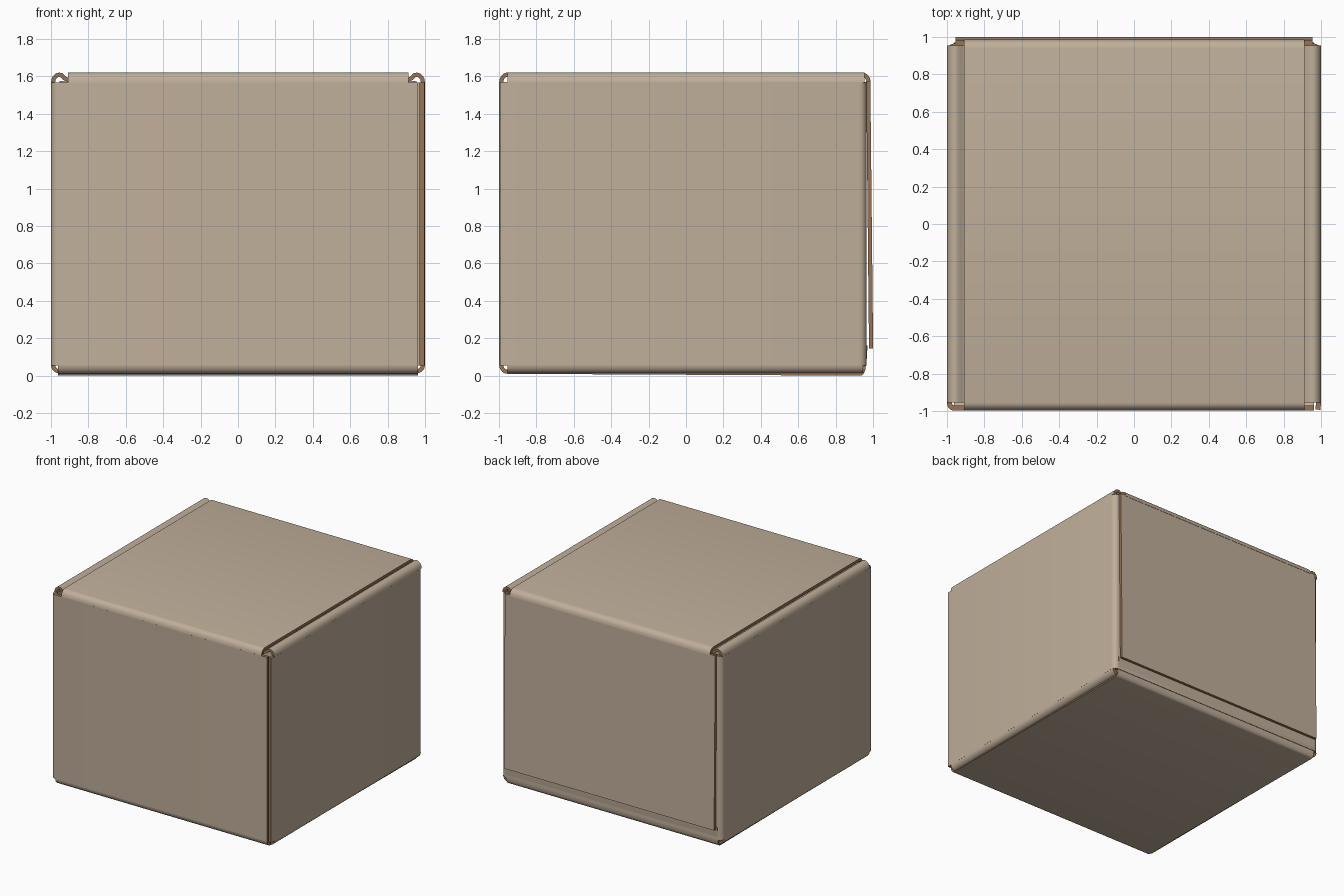
import bpy, bmesh
from math import cos, sin, radians
from mathutils import Vector

if "Cube" in bpy.data.objects:
    bpy.data.objects.remove(bpy.data.objects["Cube"])

T = 0.022  # board thickness


def material(name, col):
    m = bpy.data.materials.new(name)
    m.diffuse_color = (*col, 1)
    m.use_nodes = True
    m.node_tree.nodes["Principled BSDF"].inputs["Base Color"].default_value = m.diffuse_color
    return m


BOARD = material("tan board", (0.53, 0.43, 0.325))
EDGE = material("brown cut edge", (0.31, 0.175, 0.09))


def arc(cx, cy, rx, ry, a0, a1, n=5):
    return [(cx + rx * cos(radians(a0 + (a1 - a0) * i / n)),
             cy + ry * sin(radians(a0 + (a1 - a0) * i / n))) for i in range(n + 1)]


def sheet(name, outer, axis, lo, hi, mirror=False, t=T):
    """Folded board: clockwise outer outline, thickened inwards, extruded along an axis."""
    pts = [Vector(p) for p in outer]
    inner = []
    for i, p in enumerate(pts):
        dirs = []
        if i > 0:
            dirs.append((p - pts[i - 1]).normalized())
        if i < len(pts) - 1:
            dirs.append((pts[i + 1] - p).normalized())
        d = sum(dirs, Vector((0, 0))).normalized()
        inner.append(p + Vector((d.y, -d.x)) * t / max(d.dot(dirs[0]), 0.5))

    def place(p, h):
        return {"x": (h, p.x, p.y), "y": (p.x, h, p.y), "z": (p.x, p.y, h)}[axis]

    bm = bmesh.new()
    rows = [[bm.verts.new(place(p, h)) for p in line]
            for line in (pts, inner) for h in (lo, hi)]
    o0, o1, i0, i1 = rows

    def face(vs, mat):
        bm.faces.new(vs).material_index = mat

    for k in range(len(pts) - 1):
        face((o0[k], o0[k + 1], o1[k + 1], o1[k]), 0)
        face((i0[k], i1[k], i1[k + 1], i0[k + 1]), 0)
        face((o0[k], i0[k], i0[k + 1], o0[k + 1]), 1)
        face((o1[k], o1[k + 1], i1[k + 1], i1[k]), 1)
    for k in (0, -1):
        face((o0[k], o1[k], i1[k], i0[k]), 1)
    bmesh.ops.recalc_face_normals(bm, faces=bm.faces[:])
    me = bpy.data.meshes.new(name)
    bm.to_mesh(me)
    bm.free()
    me.materials.append(BOARD)
    me.materials.append(EDGE)
    ob = bpy.data.objects.new(name, me)
    bpy.context.collection.objects.link(ob)
    bpy.ops.object.select_all(action='DESELECT')
    ob.select_set(True)
    bpy.context.view_layer.objects.active = ob
    bpy.ops.object.shade_smooth_by_angle(angle=radians(35))
    if mirror:
        ob.modifiers.new("Mirror", 'MIRROR').use_axis = (True, False, False)


# walls: front, left, inner back and right in one wrapped strip, open at the front right corner
sheet("wall_wrap",
      [(0.962, -0.998)] + arc(-0.96, -0.958, 0.04, 0.04, 270, 180)
      + arc(-0.96, 0.925, 0.04, 0.04, 180, 90)
      + arc(0.96, 0.925, 0.04, 0.04, 90, 0)
      + [(1.0, -0.96), (0.996, -0.994)], "z", 0.055, 1.568, t=0.027)

# lid with rounded front and back folds
sheet("lid",
      arc(-0.955, 1.567, 0.043, 0.053, 180, 90) + arc(0.94, 1.567, 0.047, 0.053, 90, 0),
      "x", -0.908, 0.912)

# outer back flap, leaning slightly outwards
sheet("back_flap", [(0.985, 1.575), (1.0, 0.145)], "x", -0.955, 0.955)

# rolled tops of the side walls, tucking under the lid
sheet("side_top_flap",
      arc(-0.955, 1.567, 0.045, 0.053, 180, 70) + [(-0.92, 1.598), (-0.895, 1.587), (-0.6, 1.587)],
      "y", -0.955, 0.955, mirror=True)

# rounded bottoms of the side walls
sheet("side_bottom_fold",
      [(-0.94, 0.012)] + arc(-0.955, 0.057, 0.045, 0.045, 270, 180),
      "y", -0.955, 0.945, mirror=True)

# base with a rounded front fold and a short upturned back flap
sheet("base",
      [(0.97, 0.16), (0.966, 0.09)] + arc(0.93, 0.045, 0.03, 0.045, 0, -90)
      + arc(-0.955, 0.057, 0.043, 0.047, 270, 180),
      "x", -0.962, 0.962)
